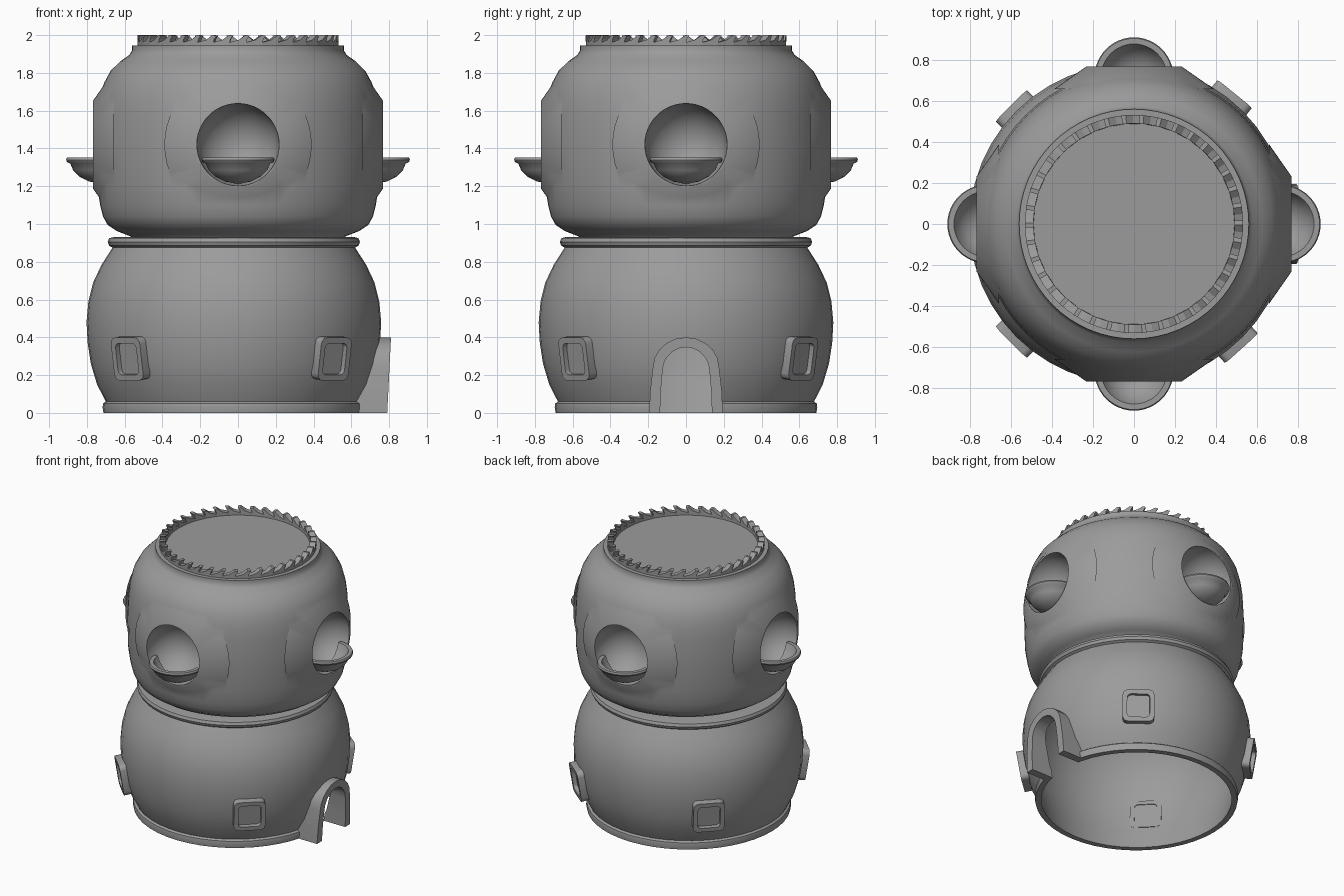
import bpy, bmesh, math
from mathutils import Matrix, Vector

if "Cube" in bpy.data.objects:
    bpy.data.objects.remove(bpy.data.objects["Cube"])

grey = bpy.data.materials.new("clay_grey")
grey.use_nodes = True
GREY = (0.33, 0.33, 0.33, 1)
grey.diffuse_color = GREY
grey.node_tree.nodes["Principled BSDF"].inputs["Base Color"].default_value = GREY

LOWER_X = -0.022   # the lower storey sits slightly off centre
HOLE_Z = 1.42


def make(name, bm):
    bmesh.ops.remove_doubles(bm, verts=bm.verts, dist=1e-5)
    bmesh.ops.recalc_face_normals(bm, faces=bm.faces)
    mesh = bpy.data.meshes.new(name)
    bm.to_mesh(mesh)
    bm.free()
    mesh.materials.append(grey)
    ob = bpy.data.objects.new(name, mesh)
    bpy.context.collection.objects.link(ob)
    return ob


def activate(ob):
    bpy.ops.object.select_all(action='DESELECT')
    ob.select_set(True)
    bpy.context.view_layer.objects.active = ob


def smooth(ob, degrees=35):
    activate(ob)
    bpy.ops.object.shade_smooth_by_angle(angle=math.radians(degrees))


def boolean(ob, tool, operation):
    activate(ob)
    mod = ob.modifiers.new("bool", 'BOOLEAN')
    mod.operation, mod.solver, mod.object = operation, 'EXACT', tool
    bpy.ops.object.modifier_apply(modifier=mod.name)
    bpy.data.objects.remove(tool)


def lathe(profile, steps, angle=math.tau, start=0.0, closed=False):
    bm = bmesh.new()
    turn = Matrix.Rotation(start, 3, 'Z')
    vs = [bm.verts.new(turn @ Vector((r, 0, z))) for r, z in profile]
    pairs = list(zip(vs, vs[1:] + vs[:1])) if closed else list(zip(vs, vs[1:]))
    edges = [bm.edges.new(p) for p in pairs]
    bmesh.ops.spin(bm, geom=vs + edges, cent=(0, 0, 0), axis=(0, 0, 1),
                   angle=angle, steps=steps)
    return bm


def prism(outline, x0, x1, lean=0.0):
    """Extrude a (y, z) outline from x0 to x1."""
    bm = bmesh.new()
    a = [bm.verts.new((x0, y, z)) for y, z in outline]
    b = [bm.verts.new((x1 + lean * z, y, z)) for y, z in outline]
    bm.faces.new(a)
    bm.faces.new(b)
    for i in range(len(a)):
        j = (i + 1) % len(a)
        bm.faces.new((a[i], a[j], b[j], b[i]))
    return bm


# Lower storey: open-bottomed barrel shell with foot rim and collar
lower = make("lower_body", lathe([
    (0, 0.92), (0.64, 0.93), (0.66, 0.925), (0.668, 0.905), (0.66, 0.885), (0.642, 0.875),
    (0.7, 0.785), (0.745, 0.69), (0.77, 0.59), (0.78, 0.48), (0.774, 0.37),
    (0.757, 0.26), (0.724, 0.15), (0.678, 0.06), (0.692, 0.05), (0.695, 0.03), (0.69, 0),
    (0.65, 0), (0.69, 0.15), (0.737, 0.32), (0.744, 0.48), (0.72, 0.65),
    (0.65, 0.8), (0.6, 0.86), (0, 0.88)], 48))
lower.location.x = LOWER_X


# Doorway: leaning arched porch standing against the barrel
def arch(foot, spring, top, base):
    right = [(foot, base), (foot * 0.97, spring * 0.5), (foot * 0.9, spring)]
    curve = [(foot * 0.9 * math.cos(t * math.pi / 10),
              spring + (top - spring) * math.sin(t * math.pi / 10)) for t in range(1, 6)]
    half = right + curve
    return half + [(-y, z) for y, z in reversed(half[:-1])]


boolean(lower, make("door_cutter", prism(arch(0.14, 0.22, 0.35, -0.02), 0.45, 1.0)), 'DIFFERENCE')
smooth(lower)
porch = make("door_porch", prism(arch(0.195, 0.24, 0.4, 0), 0.55, 0.79, 0.05))
boolean(porch, make("door_cutter", prism(arch(0.138, 0.22, 0.348, -0.02), 0.4, 1.0)), 'DIFFERENCE')
barrel = make("porch_trim", lathe([
    (0, -0.1), (0.63, -0.1), (0.66, 0.06), (0.71, 0.15), (0.745, 0.26),
    (0.762, 0.37), (0.768, 0.48), (0, 0.6)], 48))
barrel.location.x = LOWER_X
boolean(porch, barrel, 'DIFFERENCE')
smooth(porch, 30)


# Four rounded square windows with raised frames
def rounded(half_w, half_h, r):
    pts = []
    for k, (sx, sy) in enumerate(((1, 1), (-1, 1), (-1, -1), (1, -1))):
        for s in range(4):
            t = (k + s / 3) * math.pi / 2
            pts.append((sx * (half_w - r) + r * math.cos(t), sy * (half_h - r) + r * math.sin(t)))
    return pts


for i, deg in enumerate((51, 135, 225, 312)):
    place = (Matrix.Translation((LOWER_X, 0, 0.29)) @ Matrix.Rotation(math.radians(deg), 4, 'Z')
             @ Matrix.Translation((0.765, 0, 0)) @ Matrix.Rotation(math.radians(9), 4, 'Y'))
    frame = make(f"window_frame_{i + 1}", prism(rounded(0.108, 0.115, 0.035), -0.055, 0.035))
    boolean(frame, make("window_cutter", prism(rounded(0.077, 0.084, 0.025), -0.2, 0.2)), 'DIFFERENCE')
    pane = make(f"window_pane_{i + 1}", prism(rounded(0.08, 0.087, 0.025), -0.05, 0.006))
    for ob in (frame, pane):
        ob.matrix_world = place
        smooth(ob, 40)

# Upper storey: rounded drum with four swollen bosses and round hollows
upper = make("upper_body", lathe([
    (0, 0.9), (0.55, 0.9), (0.57, 0.935), (0.64, 0.962), (0.69, 0.995), (0.715, 1.04), (0.73, 1.1),
    (0.745, 1.2), (0.75, 1.42), (0.742, 1.58), (0.73, 1.67), (0.71, 1.745),
    (0.675, 1.81), (0.625, 1.86), (0.575, 1.895), (0.56, 1.92), (0.56, 1.945), (0, 1.945)], 64))
sides = [Matrix.Rotation(k * math.pi / 2, 4, 'Z') for k in range(4)]
for turn in sides:
    bm = bmesh.new()
    bmesh.ops.create_cone(bm, cap_ends=True, segments=48, radius1=0.39, radius2=0.232, depth=0.11,
                          matrix=turn @ Matrix.Translation((0.713, 0, HOLE_Z))
                          @ Matrix.Rotation(math.pi / 2, 4, 'Y'))
    boolean(upper, make("boss", bm), 'UNION')
for turn in sides:
    bm = bmesh.new()
    bmesh.ops.create_uvsphere(bm, u_segments=48, v_segments=24, radius=0.218,
                              matrix=turn @ Matrix.Translation((0.765, 0, HOLE_Z))
                              @ Matrix.Rotation(math.pi / 2, 4, 'Y'))
    boolean(upper, make("hollow_cutter", bm), 'DIFFERENCE')
smooth(upper, 40)

# Half-bowl perches projecting from each hollow
for name, turn in zip(("left", "back", "right", "front"), sides):
    perch = make(f"{name}_perch", lathe([
        (0, 1.212), (0.07, 1.225), (0.12, 1.25), (0.155, 1.285), (0.17, 1.32), (0.187, 1.328),
        (0.192, 1.34), (0.187, 1.352), (0.16, 1.352), (0.145, 1.315), (0.11, 1.27),
        (0.06, 1.24), (0, 1.23)], 24, math.pi, -math.pi / 2))
    perch.matrix_world = turn @ Matrix.Translation((0.718, 0, 0))
    smooth(perch, 45)

# Crown: ring of leaning saw teeth around the flat top
TEETH = 38
bm = bmesh.new()
step = math.tau / TEETH
shape = ((0, 1.94), (0, 1.962), (0.55, 1.975), (0.95, 2.0), (1.2, 1.998), (1.05, 1.978), (1, 1.962), (1, 1.94))
for k in range(TEETH):
    rings = [[bm.verts.new((r * math.cos((k + u) * step), r * math.sin((k + u) * step), z))
              for u, z in shape] for r in (0.49, 0.532)]
    for ring in rings:
        bm.faces.new(ring)
    for i in range(len(shape) - 1):
        bm.faces.new((rings[0][i], rings[0][i + 1], rings[1][i + 1], rings[1][i]))
make("saw_tooth_crown", bm)
